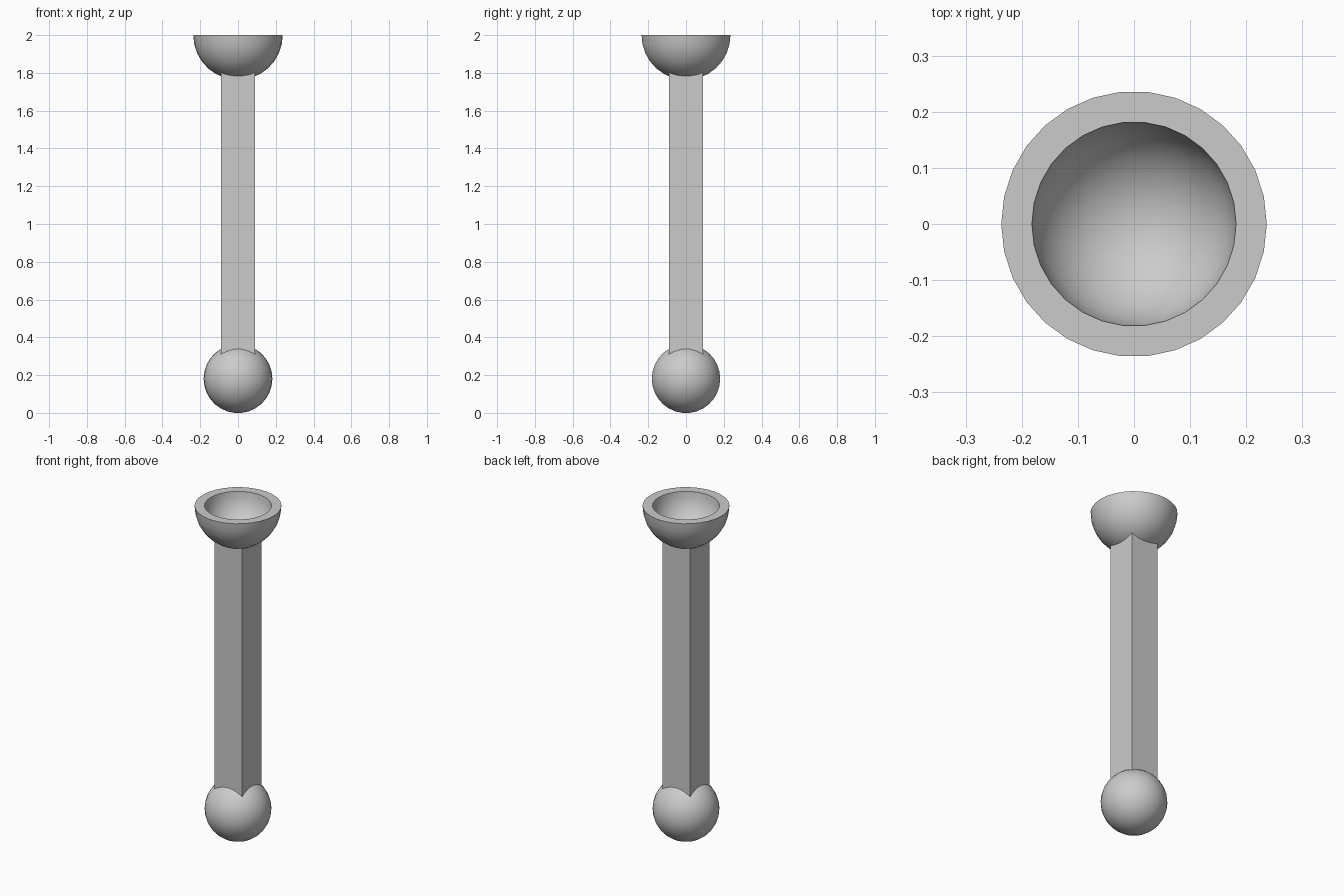
import bpy
import bmesh
import math

if "Cube" in bpy.data.objects:
    bpy.data.objects.remove(bpy.data.objects["Cube"], do_unlink=True)

SIDES = 30
RINGS = 15
BALL_R = 0.182
BOWL_R = 1.3 * BALL_R
TOP = 2.0

grey = bpy.data.materials.new("light_grey")
grey.use_nodes = True
grey.diffuse_color = (0.6, 0.6, 0.6, 1)
grey.node_tree.nodes["Principled BSDF"].inputs["Base Color"].default_value = (0.6, 0.6, 0.6, 1)


def finish(name, bm, smooth):
    bmesh.ops.recalc_face_normals(bm, faces=bm.faces)
    mesh = bpy.data.meshes.new(name)
    bm.to_mesh(mesh)
    bm.free()
    mesh.materials.append(grey)
    obj = bpy.data.objects.new(name, mesh)
    bpy.context.collection.objects.link(obj)
    if smooth:
        bpy.ops.object.select_all(action="DESELECT")
        obj.select_set(True)
        bpy.context.view_layer.objects.active = obj
        bpy.ops.object.shade_smooth_by_angle(angle=math.radians(35))
    return obj


def arc(radius, centre_z, count):
    """Rings (radius, height) of a sphere, from the bottom upward."""
    angles = [math.pi * (i + 0.5) / RINGS for i in range(count)]
    return [(radius * math.sin(a), centre_z - radius * math.cos(a)) for a in angles]


def lathe(name, profile):
    """Revolve a profile around z and cap both ends flat."""
    bm = bmesh.new()
    turns = [2 * math.pi * i / SIDES for i in range(SIDES)]
    loops = [[bm.verts.new((r * math.cos(t), r * math.sin(t), z)) for t in turns]
             for r, z in profile]
    for low, high in zip(loops, loops[1:]):
        for i in range(SIDES):
            j = (i + 1) % SIDES
            bm.faces.new((low[i], low[j], high[j], high[i]))
    bm.faces.new(loops[0])
    bm.faces.new(loops[-1])
    return finish(name, bm, True)


# Ball at the foot, resting on the ground
ball_z = BALL_R * math.cos(math.pi / RINGS / 2)
lathe("ball", arc(BALL_R, ball_z, RINGS))

# Hollow half-sphere socket: up the outside, over the rim, down the inside
half = RINGS // 2 + 1
lathe("socket", arc(BOWL_R, TOP, half) + arc(BALL_R, TOP, half)[::-1])

# Square shaft, its ends buried in the ball and the socket wall
bm = bmesh.new()
bmesh.ops.create_cube(bm, size=1)
bottom, top = ball_z, 1.812
bmesh.ops.scale(bm, vec=(BALL_R, BALL_R, top - bottom), verts=bm.verts)
bmesh.ops.translate(bm, vec=(0, 0, (top + bottom) / 2), verts=bm.verts)
finish("shaft", bm, False)
